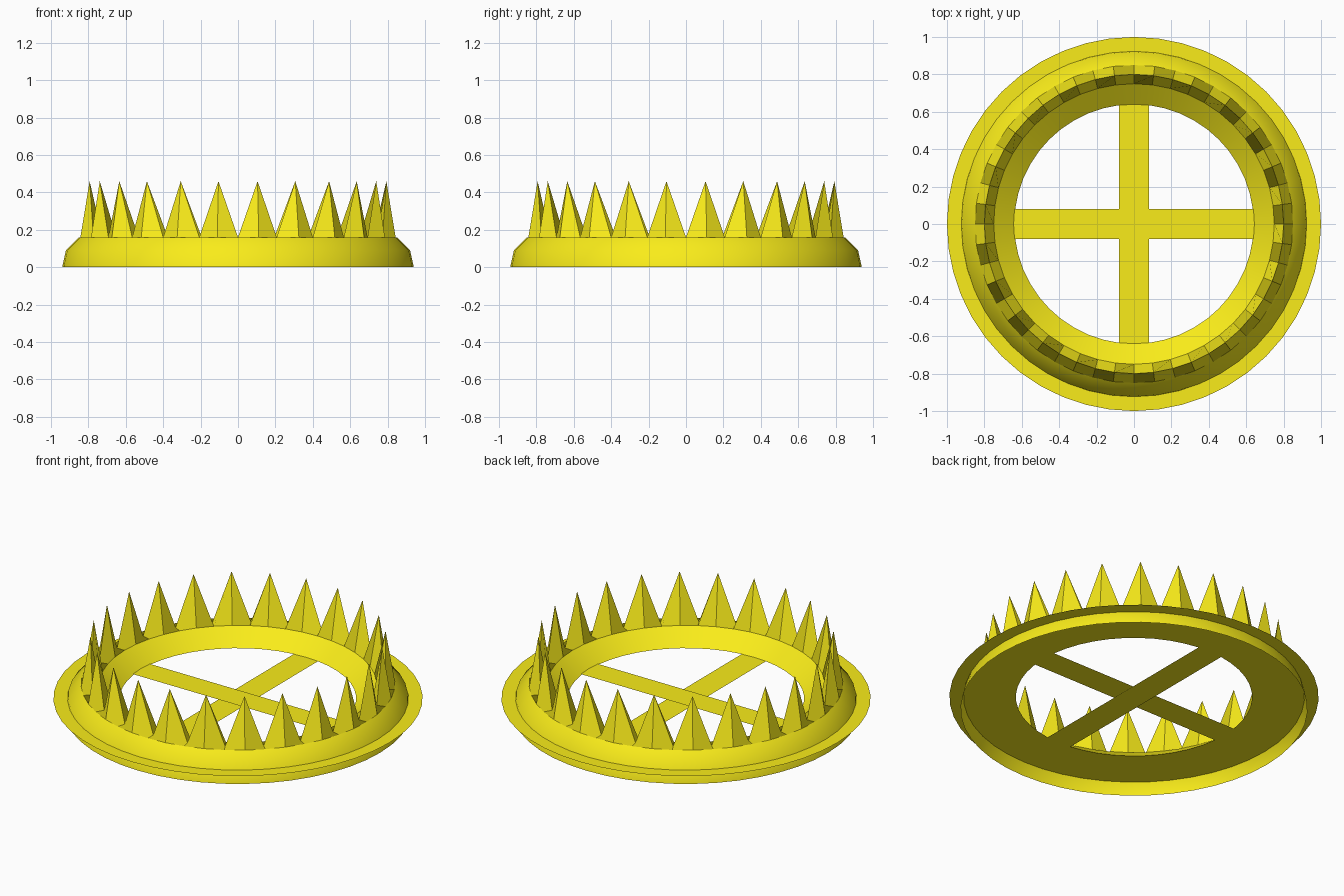
import bpy, math

if "Cube" in bpy.data.objects:
    bpy.data.objects.remove(bpy.data.objects["Cube"])

SEG = 48

gold = bpy.data.materials.new("yellow")
gold.diffuse_color = (0.95, 0.84, 0.01, 1)
gold.use_nodes = True
gold.node_tree.nodes["Principled BSDF"].inputs["Base Color"].default_value = gold.diffuse_color


def make(name, verts, faces, smooth=False):
    me = bpy.data.meshes.new(name)
    me.from_pydata(verts, [], faces)
    me.materials.append(gold)
    ob = bpy.data.objects.new(name, me)
    bpy.context.collection.objects.link(ob)
    if smooth:
        bpy.ops.object.select_all(action='DESELECT')
        ob.select_set(True)
        bpy.context.view_layer.objects.active = ob
        bpy.ops.object.shade_smooth_by_angle(angle=math.radians(35))
    return ob


def lathe(name, profile, smooth=True, height=lambda i, z: z):
    """Spin an open profile; height() may change z per segment."""
    n = len(profile)
    verts = []
    for i in range(SEG):
        a = 2 * math.pi * i / SEG
        verts += [(r * math.cos(a), r * math.sin(a), height(i, z)) for r, z in profile]
    faces = []
    for i in range(SEG):
        j = (i + 1) % SEG
        for k in range(n - 1):
            faces.append((i * n + k, j * n + k, j * n + k + 1, i * n + k + 1))
    return make(name, verts, faces, smooth)


# Thin shell: skirt, bevel, rim under the spikes and sloping inner wall
lathe("outer_shell", [(0.94, 0), (0.92, 0.09), (0.85, 0.16)])
lathe("inner_wall", [(0.75, 0.16), (0.64, 0.075)])

# Paper-thin plate that closes the ring and forms the flange
lathe("flange_plate", [(1.0, 0.075), (0.64, 0.075)])

# Crown: a ridge whose crest zigzags between tip and valley
lathe("spike_crown", [(0.85, 0.16), (0.80, 0.46), (0.75, 0.16)], False,
      lambda i, z: z if i % 2 else 0.16)

# Flat crossing bars inside the ring
for name, x, y, z in (("cross_bar_x", 0.65, 0.08, 0.078), ("cross_bar_y", 0.08, 0.65, 0.072)):
    make(name, [(-x, -y, z), (x, -y, z), (x, y, z), (-x, y, z)], [(0, 1, 2, 3)])
